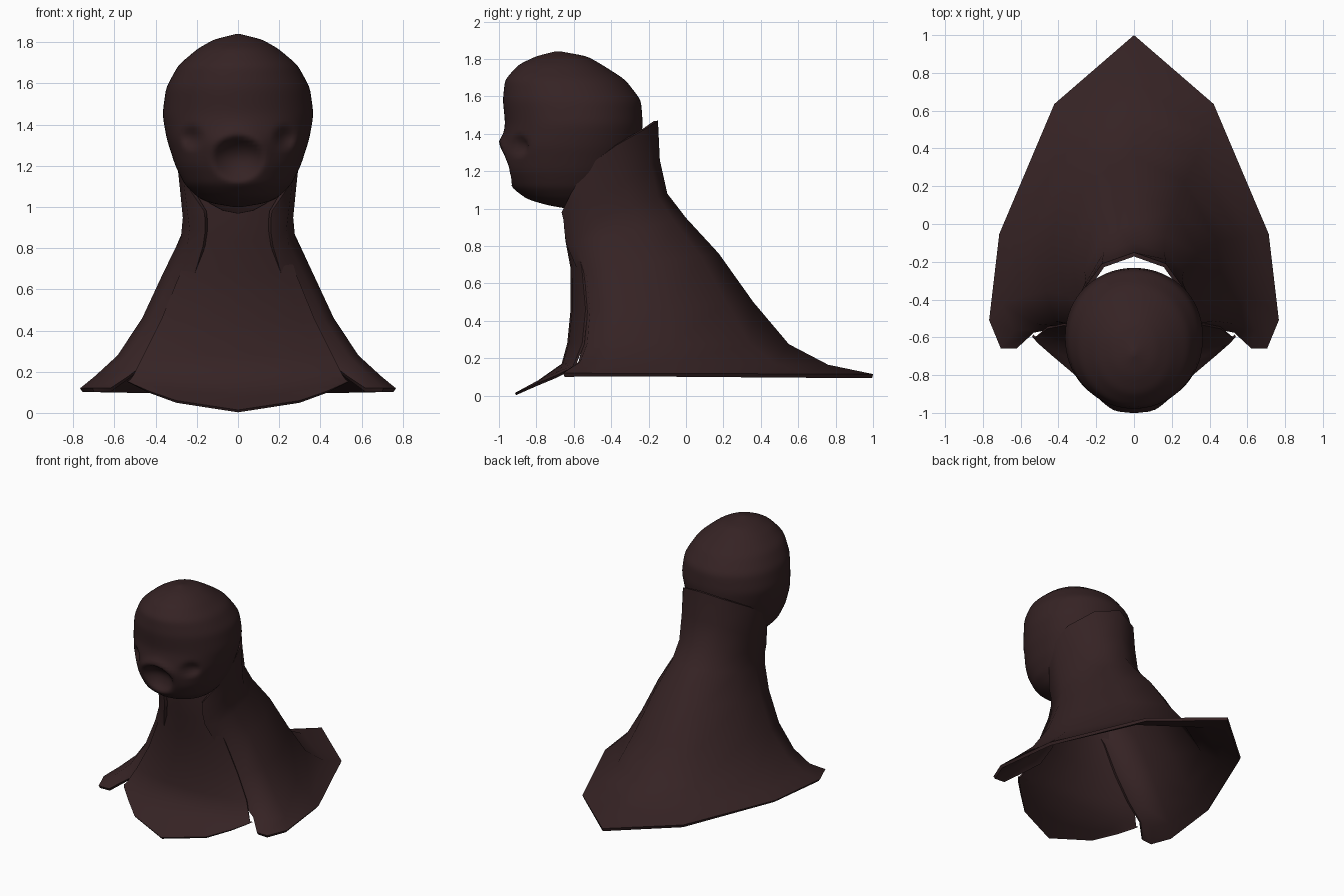
import bpy, bmesh, math

if "Cube" in bpy.data.objects:
    bpy.data.objects.remove(bpy.data.objects["Cube"])

cloth = bpy.data.materials.new("dark brown")
cloth.diffuse_color = (0.036, 0.0165, 0.0175, 1)
cloth.use_nodes = True
cloth.node_tree.nodes["Principled BSDF"].inputs["Base Color"].default_value = cloth.diffuse_color


def lerp(a, b, t):
    return a + (b - a) * t


def sample(table, z):
    """Interpolate rows of (z, values...) sorted by rising z."""
    for lo, hi in zip(table, table[1:]):
        if z <= hi[0]:
            t = (z - lo[0]) / (hi[0] - lo[0])
            return [lerp(a, b, t) for a, b in zip(lo[1:], hi[1:])]
    return table[-1][1:]


def finish(name, bm, thickness=0, angle=60):
    me = bpy.data.meshes.new(name)
    bm.to_mesh(me)
    bm.free()
    me.materials.append(cloth)
    ob = bpy.data.objects.new(name, me)
    bpy.context.collection.objects.link(ob)
    bpy.ops.object.select_all(action='DESELECT')
    ob.select_set(True)
    bpy.context.view_layer.objects.active = ob
    if thickness:
        mod = ob.modifiers.new("thickness", 'SOLIDIFY')
        mod.thickness = thickness
        mod.offset = -1
        bpy.ops.object.modifier_apply(modifier=mod.name)
    bpy.ops.object.shade_smooth_by_angle(angle=math.radians(angle))
    return ob


def sheet(name, rows, thickness):
    """Skin half rows (first point on the centre line), mirrored across x."""
    bm = bmesh.new()
    grid = []
    for row in rows:
        full = [(-x, y, z) for x, y, z in reversed(row[1:])] + row
        grid.append([bm.verts.new(p) for p in full])
    sign = 1 if name == "cape" else -1
    for a, b in zip(grid, grid[1:]):
        for i in range(len(a) - 1):
            bm.faces.new((a[i], a[i + 1], b[i + 1], b[i]))
    # Face the sheet outwards so that thickness grows inwards
    bm.normal_update()
    if sum(f.normal.y * f.calc_area() for f in bm.faces) * sign < 0:
        for f in bm.faces:
            f.normal_flip()
    bm.normal_update()
    return finish(name, bm, thickness)


# Head: stacked ovals given as z, front y, back y, half width
profile = [(1.0, -.64, -.60, .02), (1.02, -.75, -.48, .14), (1.05, -.85, -.41, .20),
           (1.11, -.93, -.35, .26), (1.2, -.975, -.29, .305), (1.33, -.99, -.245, .347),
           (1.45, -.967, -.23, .368), (1.58, -.98, -.24, .35), (1.69, -.968, -.325, .29),
           (1.77, -.895, -.45, .195), (1.815, -.80, -.53, .115), (1.84, -.70, -.67, .01)]
bm = bmesh.new()
RINGS, SEGS = 64, 96
rings = []
for i in range(RINGS + 1):
    z = 1.42 - 0.42 * math.cos(math.pi * i / RINGS)
    yf, yb, w = sample(profile, z)
    ring = []
    for j in range(SEGS):
        a = 2 * math.pi * j / SEGS
        c = math.cos(a)
        c = math.copysign(abs(c) ** .93, c)
        ring.append(bm.verts.new((w * math.sin(a),
                                  (yf + yb) / 2 - (yb - yf) / 2 * c, z)))
    rings.append(ring)
for a, b in zip(rings, rings[1:]):
    for j in range(SEGS):
        k = (j + 1) % SEGS
        bm.faces.new((a[j], a[k], b[k], b[j]))
bm.faces.new(list(reversed(rings[0])))
bm.faces.new(rings[-1])


def relax(times):
    for _ in range(times):
        bmesh.ops.smooth_vert(bm, verts=bm.verts, factor=0.5,
                              use_axis_x=True, use_axis_y=True, use_axis_z=True)


relax(3)
# Mouth hollow, raised upper rim and eye sockets
for v in bm.verts:
    if v.co.y < -0.7:
        x, z = v.co.x, v.co.z
        m = math.hypot(x / .125, (z - 1.235) / .11)
        upper = min(1, max(0, (z - 1.2) / .12))
        v.co.y += .085 * max(0, 1 - m ** 2) - .02 * upper * math.exp(-((m - 1.1) / .25) ** 2)
        e = math.hypot(abs(x) - .225, z - 1.335) / .055
        v.co.y += .045 * max(0, 1 - e * e)
relax(1)
bmesh.ops.recalc_face_normals(bm, faces=bm.faces)
finish("head", bm, angle=180)

# Cape: collar edge, then rows of back z, front z, back y, half width,
# front y, front edge x, and the blend from neck oval to hem outline
neck = [(0, 0), (.6, .09), (.95, .36), (1, .66), (.88, .92), (0, 1)]
hem = [(0, 0), (.55, .22), (.93, .635), (1, .91), (.92, 1), (0, 1)]
rows = [[(0, -.15, 1.47), (.17, -.21, 1.43), (.285, -.37, 1.34),
         (.30, -.48, 1.26), (.265, -.59, 1.13), (.165, -.665, .98)]]
for zb, zf, yb, w, yf, xf, u in [
        (1.26, .94, -.14, .278, -.655, .16, 0), (1.08, .88, -.10, .268, -.65, .16, 0),
        (.95, .81, 0, .277, -.64, .17, .1), (.76, .66, .175, .36, -.575, .215, .3),
        (.50, .45, .36, .465, -.55, .29, .5), (.275, .28, .55, .585, -.55, .40, .75),
        (.165, .18, .76, .695, -.575, .53, .92), (.115, .12, 1.0, .767, -.658, .62, 1)]:
    row = []
    for n, h in zip(neck, hem):
        s, t = lerp(n[0], h[0], u), lerp(n[1], h[1], u)
        row.append((s * w, lerp(yb, yf, t), lerp(zb, zf, t)))
    row[4] = (max(row[4][0], xf + .04), row[4][1], row[4][2])
    row[-1] = (xf, yf, zf)
    rows.append(row)
sheet("cape", rows, 0.022)

# Front panel: rows of z, centre y, half width, side setback and side rise
rows = []
for z, y, w, back, rise in [(.97, -.655, .225, .06, .13), (.83, -.645, .225, .05, .05),
                            (.68, -.617, .28, .06, 0), (.46, -.617, .37, .08, 0),
                            (.28, -.635, .46, .08, 0), (.17, -.665, .51, .07, .01)]:
    rows.append([(w * k, y + back * k * k, z + rise * k * k) for k in (0, .33, .6, .82, 1)])
# Flared lip along the bottom of the panel
rows.append([(0, -.79, .082), (.21, -.765, .095), (.37, -.70, .12),
             (.48, -.645, .145), (.525, -.605, .16)])
rows.append([(0, -.915, .014), (.30, -.81, .06), (.43, -.70, .105),
             (.51, -.63, .14), (.54, -.595, .155)])
sheet("front_panel", rows, 0.013)
